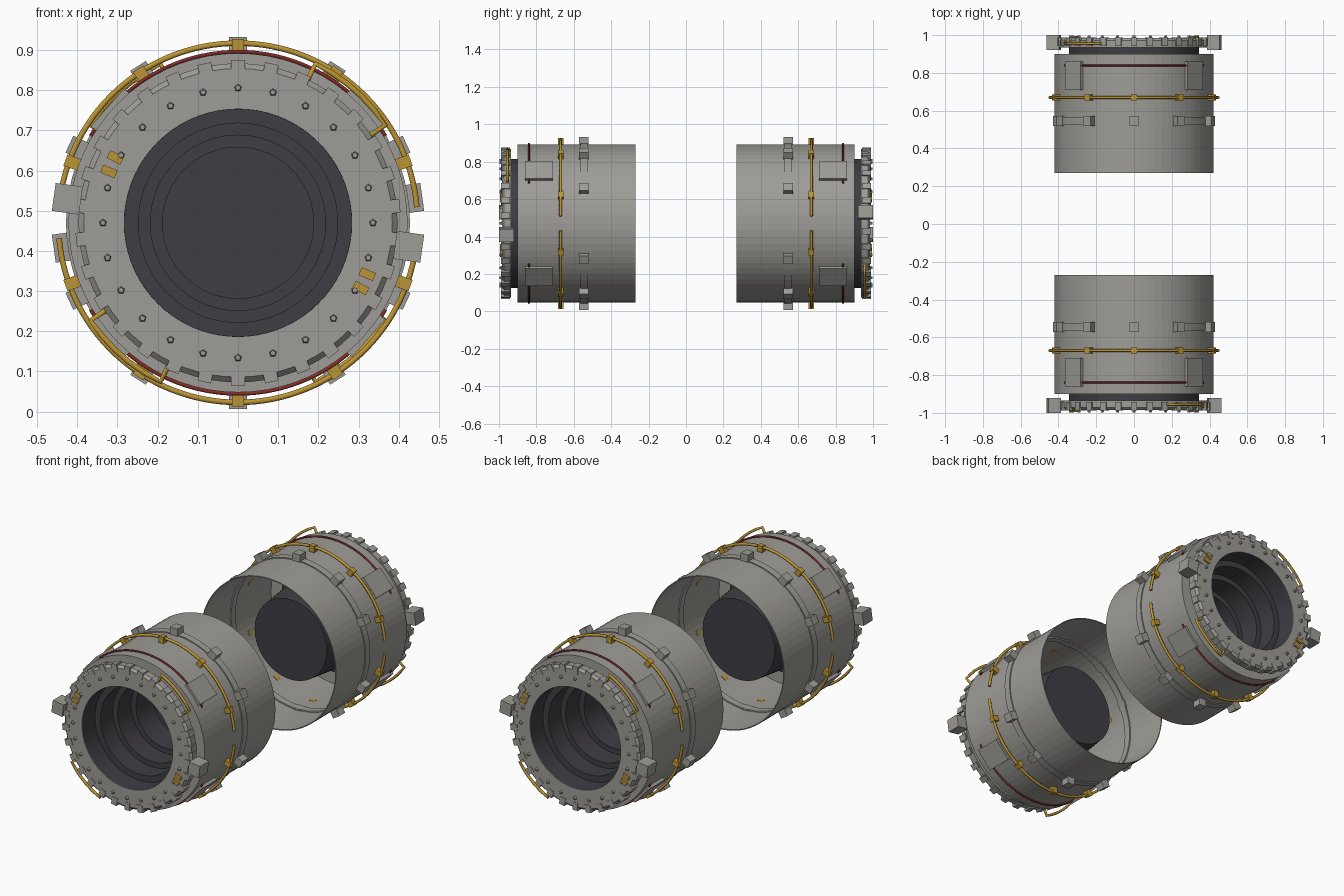
import bpy, bmesh, math
from mathutils import Matrix, Vector

if "Cube" in bpy.data.objects:
    bpy.data.objects.remove(bpy.data.objects["Cube"])

CZ = 0.47  # height of the long axis


def material(name, rgb):
    m = bpy.data.materials.new(name)
    m.diffuse_color = (*rgb, 1)
    m.use_nodes = True
    m.node_tree.nodes["Principled BSDF"].inputs["Base Color"].default_value = m.diffuse_color
    return m


GREY = material("warm grey", (0.34, 0.335, 0.31))
DARK = material("dark grey", (0.05, 0.047, 0.056))
GOLD = material("gold", (0.50, 0.30, 0.035))
RED = material("dark red", (0.22, 0.025, 0.02))


def polar(a, r, y):
    a = math.radians(a)
    return Vector((r * math.cos(a), y, CZ + r * math.sin(a)))


def place(name, mesh, mat):
    """Add the front part and its twin turned half round for the back module."""
    mesh.materials.clear()
    mesh.materials.append(mat)
    twin = mesh.copy()
    twin.transform(Matrix.Rotation(math.pi, 4, 'Z'))
    for prefix, me in (("front_", mesh), ("back_", twin)):
        bpy.context.collection.objects.link(bpy.data.objects.new(prefix + name, me))


def finish(name, bm, mat):
    bmesh.ops.recalc_face_normals(bm, faces=bm.faces[:])
    me = bpy.data.meshes.new(name)
    bm.to_mesh(me)
    bm.free()
    place(name, me, mat)


def lathe(name, profile, mat, n=72):
    """Spin a closed (radius, y) profile round the long axis."""
    bm = bmesh.new()
    rings = [[bm.verts.new(polar(360 * i / n, r, y)) for r, y in profile] for i in range(n)]
    k = len(profile)
    for i in range(n):
        a, b = rings[i], rings[(i + 1) % n]
        for j in range(k):
            bm.faces.new((a[j], a[(j + 1) % k], b[(j + 1) % k], b[j]))
    bmesh.ops.remove_doubles(bm, verts=bm.verts[:], dist=1e-5)
    bmesh.ops.dissolve_degenerate(bm, edges=bm.edges[:], dist=1e-6)
    finish(name, bm, mat)


def blocks(name, angles, r0, r1, y0, y1, width, mat):
    """Boxes standing radially at the given angles."""
    bm = bmesh.new()
    for a in angles:
        m = (Matrix.Translation(polar(a, (r0 + r1) / 2, (y0 + y1) / 2))
             @ Matrix.Rotation(-math.radians(a), 4, 'Y')
             @ Matrix.Diagonal((r1 - r0, y1 - y0, width, 1)))
        bmesh.ops.create_cube(bm, size=1, matrix=m)
    finish(name, bm, mat)


def pipes(name, paths, radius, mat):
    """Round pipes along point lists."""
    cu = bpy.data.curves.new(name, 'CURVE')
    cu.dimensions = '3D'
    cu.bevel_depth = radius
    cu.bevel_resolution = 1
    cu.use_fill_caps = True
    for pts in paths:
        s = cu.splines.new('POLY')
        s.points.add(len(pts) - 1)
        for p, co in zip(s.points, pts):
            p.co = (*co, 1)
    ob = bpy.data.objects.new(name, cu)
    bpy.context.collection.objects.link(ob)
    bpy.context.view_layer.update()
    dg = bpy.context.evaluated_depsgraph_get()
    me = bpy.data.meshes.new_from_object(ob.evaluated_get(dg))
    bpy.data.objects.remove(ob)
    place(name, me, mat)


def arc(a0, a1, r, y, n=40):
    return [polar(a0 + (a1 - a0) * i / n, r, y) for i in range(n + 1)]


def both(angles):
    return [a + h for h in (0, 180) for a in angles]


# Outer shell: thin open tube with a bulkhead at the outer end
lathe("shell", [(0.33, -0.90), (0.422, -0.90), (0.422, -0.27), (0.417, -0.27),
                (0.417, -0.89), (0.33, -0.89)], GREY)

# Docking flange with chamfered rim
lathe("flange", [(0.283, -0.985), (0.384, -0.985), (0.397, -0.972),
                 (0.397, -0.935), (0.283, -0.935)], GREY)

# Dark neck and stepped tunnel, closed at the inner end
lathe("tunnel", [(0.2825, -0.983), (0.2825, -0.87), (0.248, -0.87), (0.248, -0.76),
                 (0.218, -0.76), (0.218, -0.64), (0.188, -0.64), (0.188, -0.49), (0, -0.49),
                 (0, -0.47), (0.225, -0.47), (0.25, -0.70), (0.30, -0.88),
                 (0.345, -0.88), (0.345, -0.936), (0.2835, -0.936)], DARK)

# Rim teeth, large latch boxes and gold contacts on the flange
blocks("flange_teeth", [6 + i * 360 / 30 for i in range(30)], 0.362, 0.405,
       -0.988, -0.942, 0.034, GREY)
blocks("latch_boxes", both([-8]), 0.395, 0.463, -1.0, -0.92, 0.07, GREY)
blocks("gold_contacts", both([152, 158.3]), 0.327, 0.365, -0.995, -0.96, 0.021, GOLD)

# Ring of five-sided bolts
bm = bmesh.new()
for i in range(24):
    m = Matrix.Translation(polar(i * 15, 0.336, -0.988)) @ Matrix.Rotation(math.pi / 2, 4, 'X')
    bmesh.ops.create_cone(bm, cap_ends=True, segments=5, radius1=0.011, radius2=0.007,
                          depth=0.02, matrix=m)
finish("flange_bolts", bm, GREY)

# Raised band round the shell with clamp blocks
lathe("band", [(0.41, -0.565), (0.428, -0.565), (0.428, -0.525), (0.41, -0.525)], GREY)
blocks("band_clamps", both([25, 57.5, 90, 122.5, 155]), 0.41, 0.463, -0.572, -0.52, 0.046, GREY)

# Gold pipes round the shell with clips
pipes("gold_pipe", [arc(5 + h, 175 + h, 0.447, -0.67, 60) for h in (0, 180)], 0.008, GOLD)
blocks("pipe_clips", both([20, 57, 90, 123, 160]), 0.415, 0.457, -0.685, -0.655, 0.03, GOLD)

# Gold handrails beside the flange
pipes("handrail", [[polar(64 + h, 0.395, -0.955)] + arc(64 + h, 33.5 + h, 0.44, -0.955, 5)
                   + [polar(33.5 + h, 0.395, -0.955)] for h in (0, 180)], 0.008, GOLD)

# Red cable passing under flat access panels
pipes("red_cable", [arc(30.5 + h, 149.5 + h, 0.426, -0.84) for h in (0, 180)], 0.005, RED)
blocks("access_panels", both([41.5, 138.5]), 0.41, 0.434, -0.86, -0.71, 0.125, GREY)
